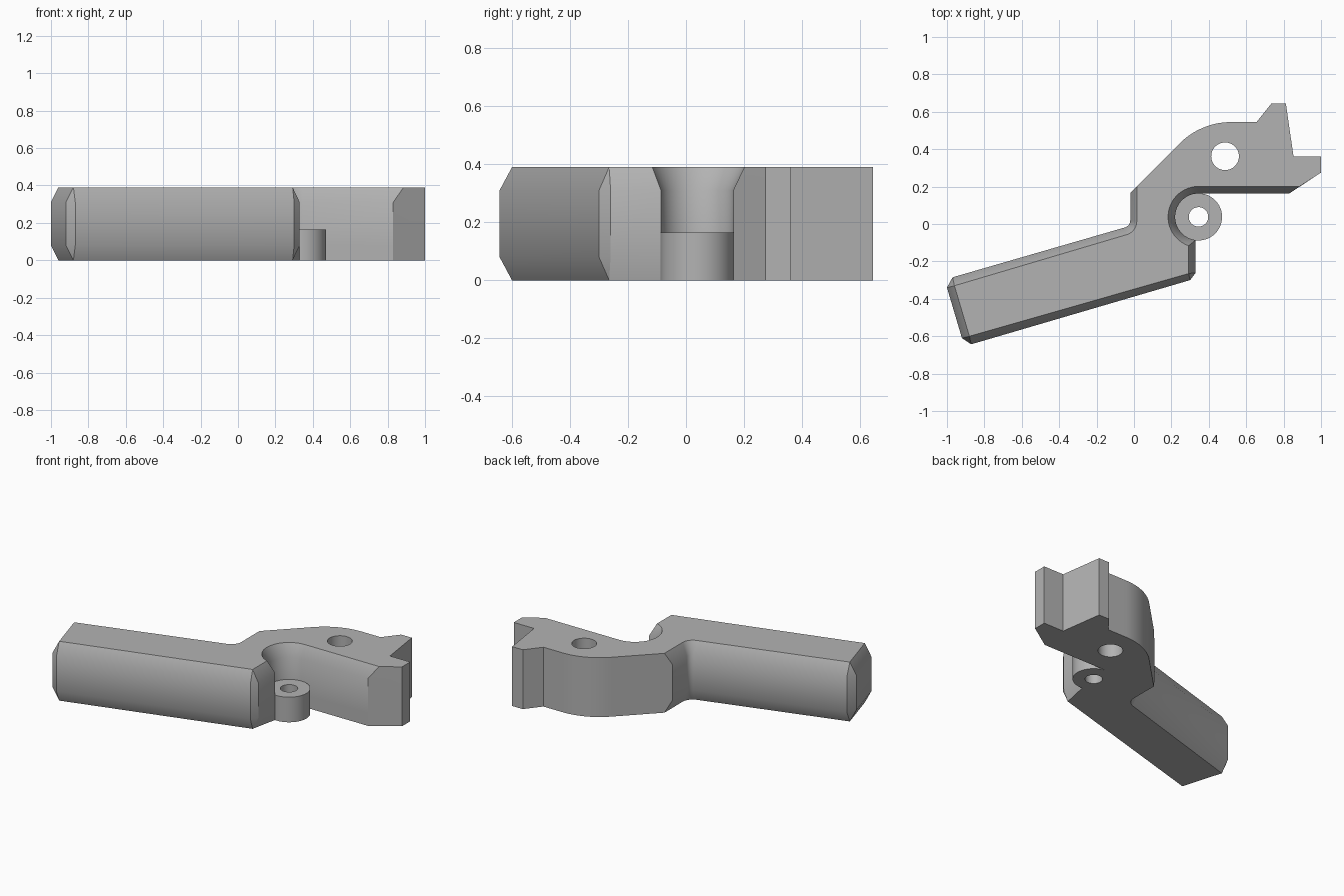
import bpy, bmesh
from math import sin, cos, radians

if "Cube" in bpy.data.objects:
    bpy.data.objects.remove(bpy.data.objects["Cube"])

HEIGHT, CHAMFER = 0.39, 0.08
PIVOT = (0.345, 0.038)

grey = bpy.data.materials.new("Plain Grey")
grey.use_nodes = True
grey.diffuse_color = (0.45, 0.45, 0.45, 1)
grey.node_tree.nodes["Principled BSDF"].inputs["Base Color"].default_value = grey.diffuse_color


def arc(centre, radius, start, end, steps):
    angles = [radians(start + (end - start) * i / steps) for i in range(steps + 1)]
    return [(centre[0] + radius * cos(a), centre[1] + radius * sin(a)) for a in angles]


def finish(bm, name):
    bmesh.ops.remove_doubles(bm, verts=bm.verts, dist=0.0002)
    bmesh.ops.recalc_face_normals(bm, faces=bm.faces)
    mesh = bpy.data.meshes.new(name)
    bm.to_mesh(mesh)
    bm.free()
    mesh.materials.append(grey)
    obj = bpy.data.objects.new(name, mesh)
    bpy.context.collection.objects.link(obj)
    return obj


def loft(name, rings):
    """Closed solid through rings of (points, z) with equal point counts."""
    bm = bmesh.new()
    loops = [[bm.verts.new((x, y, z)) for x, y in pts] for pts, z in rings]
    n = len(loops[0])
    for low, high in zip(loops, loops[1:]):
        for i in range(n):
            j = (i + 1) % n
            bm.faces.new((low[i], low[j], high[j], high[i]))
    bm.faces.new(loops[0])
    bm.faces.new(loops[-1])
    return finish(bm, name)


def tube(name, centre, outer, inner, height):
    rings = [(arc(centre, r, 0, 360, 48)[:-1], z)
             for r, z in ((outer, 0), (outer, height), (inner, height), (inner, 0))]
    bm = bmesh.new()
    loops = [[bm.verts.new((x, y, z)) for x, y in pts] for pts, z in rings]
    for a, b in zip(loops, loops[1:] + loops[:1]):
        for i in range(48):
            j = (i + 1) % 48
            bm.faces.new((a[i], a[j], b[j], b[i]))
    return finish(bm, name)


def shade(obj):
    bpy.ops.object.select_all(action="DESELECT")
    obj.select_set(True)
    bpy.context.view_layer.objects.active = obj
    bpy.ops.object.shade_smooth_by_angle(angle=radians(30))


# Outline: widest section, and the narrower section at the top face
wide, top, bottom = [], [], []


def add(outer, inner=None, chamfer_below=True):
    inner = inner or outer
    wide.extend(outer)
    top.extend(inner)
    bottom.extend(inner if chamfer_below else outer)


# Handle arm, its corners cut and meeting in a point on the caps
for corner, cut in (((-0.96, -0.33), ((-0.97, -0.285), (-1.0, -0.34))),
                    ((-0.88, -0.60), ((-0.92, -0.61), (-0.87, -0.643))),
                    ((0.292, -0.265), ((0.30, -0.30), (0.33, -0.26)))):
    add(cut, (corner, corner))

# Flared round pocket and the straight edge after it
add(arc(PIVOT, 0.125, 263, 90, 24), arc(PIVOT, 0.163, 251, 90, 24), False)
add([(0.83, 0.163)], [(0.885, 0.201)], False)

# Lip, spur and rounded back of the head
add([(1.0, 0.275), (1.0, 0.36), (0.853, 0.36), (0.812, 0.645), (0.735, 0.645), (0.655, 0.545)])
add(arc((0.52, 0.154), 0.391, 90, 135, 14))
add([(-0.02, 0.167)], [(0.015, 0.202)])

# Fillet between head and arm
add(arc((-0.06, 0.02), 0.04, 0, -74, 10), arc((-0.06, 0.015), 0.075, 0, -74, 10))

body = loft("lever_body", [(bottom, 0), (wide, CHAMFER),
                           (wide, HEIGHT - CHAMFER), (top, HEIGHT)])


# Holes through the head and the pivot
def drill(centre, radius):
    cutter = loft("hole_cutter", [(arc(centre, radius, 0, 360, 48)[:-1], z) for z in (-0.1, 0.5)])
    cutter.hide_render = True
    mod = body.modifiers.new("hole", "BOOLEAN")
    mod.operation, mod.solver, mod.object = "DIFFERENCE", "EXACT", cutter
    bpy.ops.object.select_all(action="DESELECT")
    bpy.context.view_layer.objects.active = body
    body.select_set(True)
    bpy.ops.object.modifier_apply(modifier=mod.name)
    bpy.data.objects.remove(cutter)


drill((0.487, 0.362), 0.074)
shade(body)

# Low ring standing in the pocket
shade(tube("pivot_boss", PIVOT, 0.126, 0.052, 0.165))
